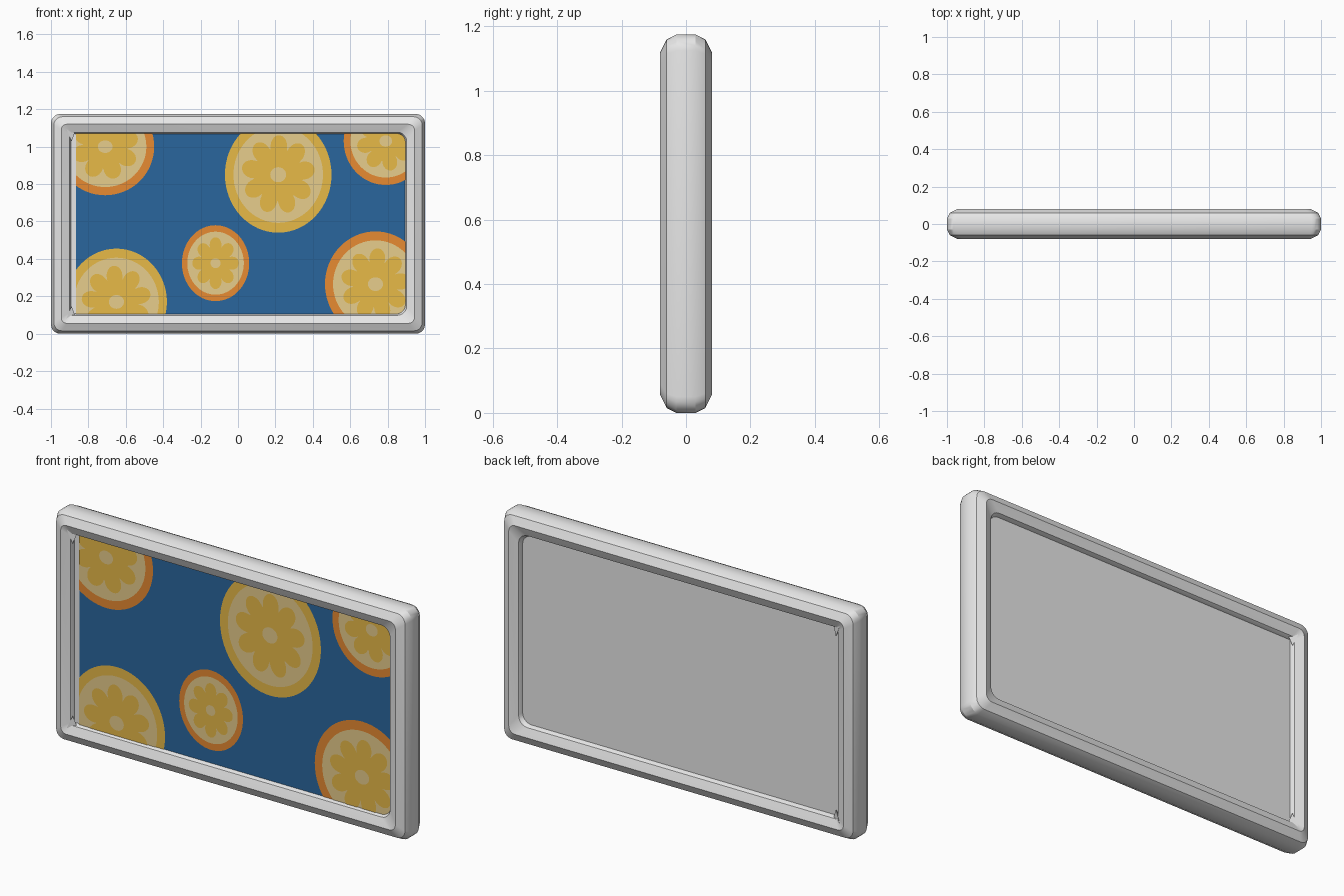
import bpy, bmesh, math
from mathutils import Vector

if "Cube" in bpy.data.objects:
    bpy.data.objects.remove(bpy.data.objects["Cube"])


def material(name, rgb):
    lin = [((c / 255 + 0.055) / 1.055) ** 2.4 if c > 10 else c / 3294 for c in rgb]
    m = bpy.data.materials.new(name)
    m.diffuse_color = (*lin, 1)
    m.use_nodes = True
    m.node_tree.nodes["Principled BSDF"].inputs["Base Color"].default_value = m.diffuse_color
    return m


GREY = material("light_grey", (235, 235, 235))
BLUE = material("deep_blue", (42, 102, 158))
YELLOW = material("golden_yellow", (249, 200, 78))
CREAM = material("pale_cream", (249, 221, 152))
ORANGE = material("orange", (249, 150, 55))

H = 1.175           # overall height
MID = H / 2


def finish(name, bm, mat):
    me = bpy.data.meshes.new(name)
    bm.to_mesh(me)
    bm.free()
    me.materials.append(mat)
    ob = bpy.data.objects.new(name, me)
    bpy.context.collection.objects.link(ob)
    return ob


def rounded_rect(hw, hh, r_right, r_left, y, steps=5):
    pts = []
    for sx, sz, start, r in ((1, 1, 0, r_right), (-1, 1, 90, r_left),
                             (-1, -1, 180, r_left), (1, -1, 270, r_right)):
        for i in range(steps + 1):
            a = math.radians(start + 90 * i / steps)
            pts.append((sx * (hw - r) + r * math.cos(a), y,
                        MID + sz * (hh - r) + r * math.sin(a)))
    return pts


# Frame: a bevelled profile swept round the rounded rectangle
# (inset, depth, right corner radius, left corner radius)
half = [(0, .03, .05, .05), (.015, .06, .045, .045), (.055, .08, .035, .03),
        (.098, .062, .05, .012), (.108, .04, .05, .008)]
profile = [(d, -y, a, b) for d, y, a, b in half] + half[::-1]
bm = bmesh.new()
loops = [[bm.verts.new(p) for p in rounded_rect(1 - d, MID - d, a, b, y)]
         for d, y, a, b in profile]
for k, lp in enumerate(loops):
    nx = loops[(k + 1) % len(loops)]
    for i in range(len(lp)):
        j = (i + 1) % len(lp)
        bm.faces.new((lp[i], lp[j], nx[j], nx[i]))
bmesh.ops.recalc_face_normals(bm, faces=bm.faces)
frame = finish("frame", bm, GREY)
bpy.context.view_layer.objects.active = frame
frame.select_set(True)
bpy.ops.object.shade_smooth_by_angle(angle=math.radians(30))
frame.select_set(False)

# Small wedges in the left inner corners, front and back
bm = bmesh.new()
for sy in (-1, 1):
    for sz in (-1, 1):
        vs = [bm.verts.new((x, sy * y, MID + sz * z)) for x, y, z in
              ((-.925, .074, .525), (-.862, .05, .515), (-.89, .062, .44), (-.9, .03, .5))]
        for f in ((0, 1, 2), (0, 1, 3), (1, 2, 3), (0, 2, 3)):
            bm.faces.new([vs[i] for i in f])
bmesh.ops.recalc_face_normals(bm, faces=bm.faces)
finish("corner_wedges", bm, GREY)

# Backing panel
bm = bmesh.new()
bmesh.ops.create_cube(bm, size=1)
for v in bm.verts:
    v.co = Vector((v.co.x * 1.82, v.co.y * .084, v.co.z * 1.0 + MID))
finish("panel", bm, GREY)

# Picture limits: left, right, bottom, top
L, R, B, T = -.865, .9, .1, 1.075


def plate(name, pts, centre, layer, mat):
    """Flat fan of faces just in front of the panel, trimmed to the picture."""
    y = -.044 - .0015 * layer
    bm = bmesh.new()
    c = bm.verts.new((centre[0], y, centre[1]))
    ring = [bm.verts.new((x, y, z)) for x, z in pts]
    for i in range(len(ring)):
        bm.faces.new((c, ring[i], ring[(i + 1) % len(ring)]))
    for co, no in (((L, 0, 0), (-1, 0, 0)), ((R, 0, 0), (1, 0, 0)),
                   ((0, 0, B), (0, 0, -1)), ((0, 0, T), (0, 0, 1))):
        bmesh.ops.bisect_plane(bm, geom=bm.verts[:] + bm.edges[:] + bm.faces[:],
                               plane_co=co, plane_no=no, clear_outer=True)
    for f in bm.faces:
        f.normal_update()
        if f.normal.y > 0:
            f.normal_flip()
    return finish(name, bm, mat)


def blob(cx, cz, rx, rz, n=64, lobes=0, turn=0.0):
    """Ellipse, or a flower outline when lobes are given."""
    pts = []
    for i in range(n):
        a = 2 * math.pi * i / n
        k = 1.0
        if lobes:
            k = .56 + .44 * abs(math.cos(lobes * (a - turn) / 2)) ** .5
        pts.append((cx + rx * k * math.cos(a), cz + rz * k * math.sin(a)))
    return pts


plate("picture_background", [(L, B), (R, B), (R, T), (L, T)], (0, MID), 0, BLUE)

# Citrus slices: centre x, z, radii, rind, lobes, turn
slices = [
    (-.71, 1.0, .262, .26, ORANGE, 8, .3),
    (.215, .85, .285, .31, YELLOW, 9, .15),
    (.79, 1.03, .225, .235, ORANGE, 8, .2),
    (-.12, .377, .18, .203, ORANGE, 8, 0),
    (-.65, .17, .27, .285, YELLOW, 9, .25),
    (.735, .265, .27, .282, ORANGE, 9, .1),
]
for i, (cx, cz, rx, rz, rind, lobes, turn) in enumerate(slices, 1):
    c = (cx, cz)
    plate(f"slice_rind_{i}", blob(cx, cz, rx, rz), c, 1, rind)
    plate(f"slice_pith_{i}", blob(cx, cz, rx * .84, rz * .83), c, 2, CREAM)
    plate(f"slice_pulp_{i}", blob(cx, cz, rx * .69, rz * .68, 180, lobes, turn), c, 3, YELLOW)
    plate(f"slice_core_{i}", blob(cx, cz, rx * .15, rz * .13, 24), c, 4, CREAM)
